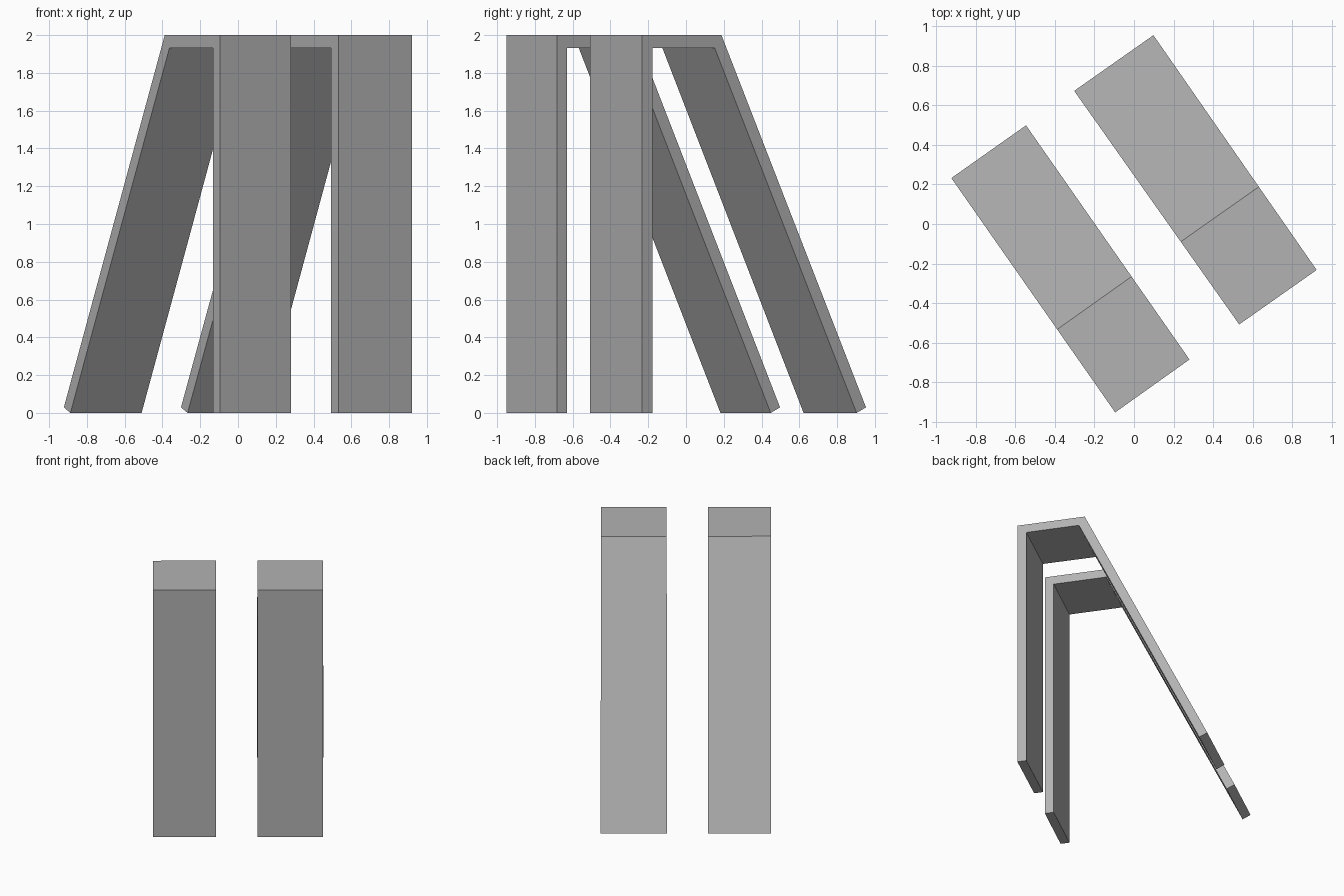
import bpy, bmesh
from mathutils import Vector

if "Cube" in bpy.data.objects:
    bpy.data.objects.remove(bpy.data.objects["Cube"])

# Side profile of one bent strip: (distance from front, height)
T, L = 0.067, 1.44
PROFILE = [(0, 0), (0, 2), (0.51, 2), (L, 0.029),
           (L - 0.0605, 0), (0.466, 2 - T), (T, 2 - T), (T, 0)]

# Mid grey
grey = bpy.data.materials.new("mid_grey")
grey.diffuse_color = (0.45, 0.45, 0.45, 1)
grey.use_nodes = True
grey.node_tree.nodes["Principled BSDF"].inputs["Base Color"].default_value = grey.diffuse_color


def bent_strip(name, front_left, back_left, front_right, back_right):
    """Span the profile between the left and right edges of a plan outline."""
    bm = bmesh.new()
    sides = []
    for front, back in ((front_left, back_left), (front_right, back_right)):
        a, b = Vector(front), Vector(back)
        sides.append([bm.verts.new((*a.lerp(b, s / L), z)) for s, z in PROFILE])
    left, right = sides
    n = len(PROFILE)
    bm.faces.new(left)
    bm.faces.new(right[::-1])
    for i in range(n):
        j = (i + 1) % n
        bm.faces.new((left[j], left[i], right[i], right[j]))
    bmesh.ops.recalc_face_normals(bm, faces=bm.faces[:])
    mesh = bpy.data.meshes.new(name)
    bm.to_mesh(mesh)
    bm.free()
    mesh.materials.append(grey)
    obj = bpy.data.objects.new(name, mesh)
    bpy.context.collection.objects.link(obj)


# Two folded strips, side by side
bent_strip("left_strip", (-0.095, -0.951), (-0.922, 0.232), (0.28, -0.684), (-0.545, 0.498))
bent_strip("right_strip", (0.531, -0.507), (-0.302, 0.672), (0.922, -0.232), (0.098, 0.953))
